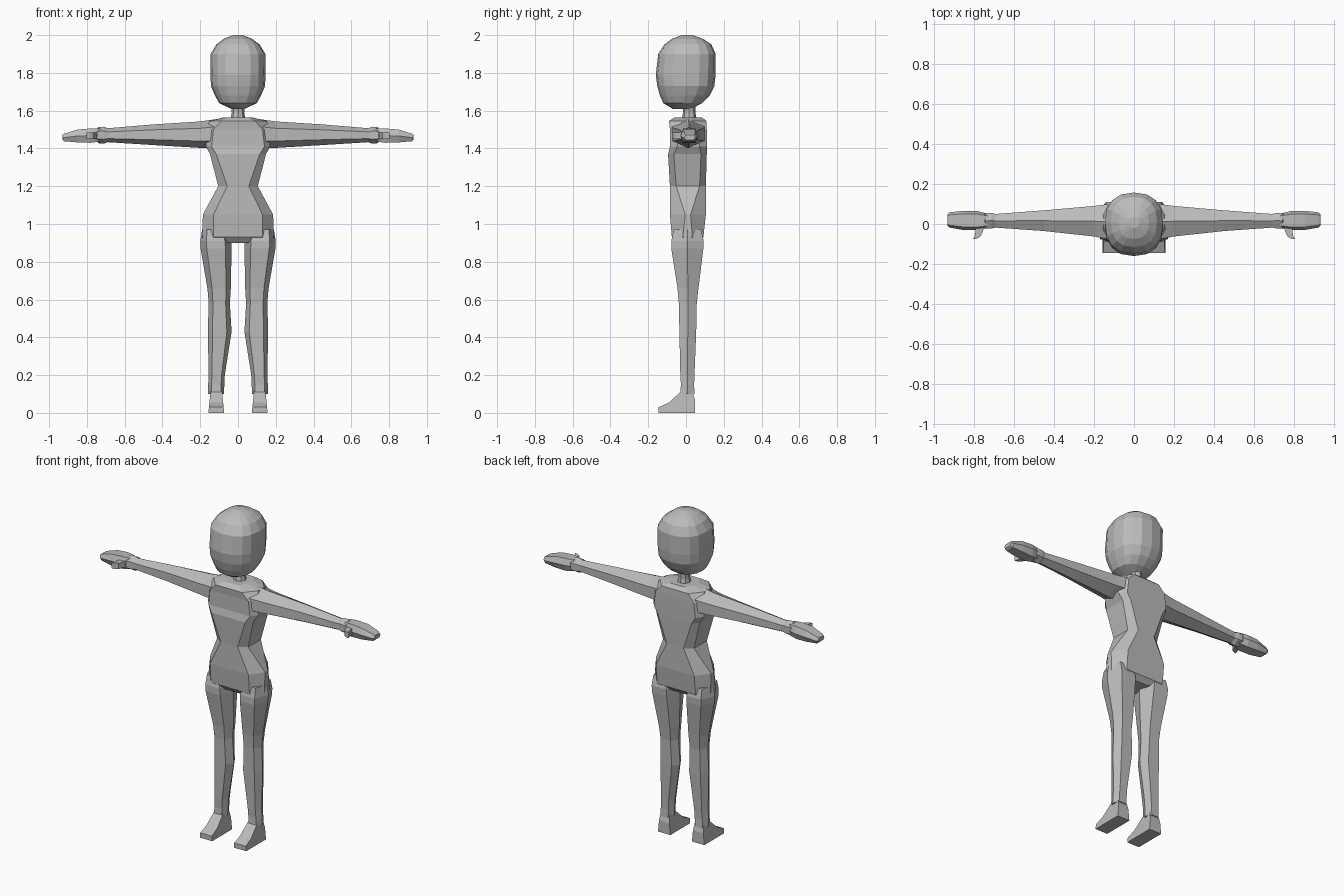
import bpy, bmesh, math

grey = bpy.data.materials.new("plain grey")
grey.diffuse_color = (0.5, 0.5, 0.5, 1)


def loft(name, rings, mirror=False):
    """Skin a list of equal-length point rings, cap both ends."""
    bm = bmesh.new()
    rows = [[bm.verts.new(p) for p in r] for r in rings]
    n = len(rows[0])
    for a, b in zip(rows, rows[1:]):
        for i in range(n):
            j = (i + 1) % n
            bm.faces.new((a[i], a[j], b[j], b[i]))
    bm.faces.new(rows[0])
    bm.faces.new(rows[-1])
    bmesh.ops.recalc_face_normals(bm, faces=bm.faces[:])
    me = bpy.data.meshes.new(name)
    bm.to_mesh(me)
    bm.free()
    me.materials.append(grey)
    ob = bpy.data.objects.new(name, me)
    bpy.context.collection.objects.link(ob)
    if mirror:
        ob.modifiers.new("mirror", 'MIRROR')
    return ob


def oval(z, w, yf, yb, n=16, p=2.4):
    """Horizontal superellipse ring."""
    pts = []
    for i in range(n):
        t = 2 * math.pi * i / n
        c, s = math.cos(t), math.sin(t)
        x = math.copysign(abs(c) ** (2 / p), c) * w
        y = math.copysign(abs(s) ** (2 / p), s) * (yb - yf) / 2 + (yf + yb) / 2
        pts.append((x, y, z))
    return pts


def body_ring(z, flat, w, yf, yb, side):
    """Octagon: flat front and back, side edge of relative depth 'side'."""
    m, h = (yf + yb) / 2, (yb - yf) / 2 * side
    return [(-flat, yf, z), (flat, yf, z), (w, m - h, z), (w, m + h, z),
            (flat, yb, z), (-flat, yb, z), (-w, m + h, z), (-w, m - h, z)]


def leg_ring(z, x0, x1, yf, yb):
    """Hexagon with flat front and back and pointed sides."""
    c, h, m = (x0 + x1) / 2, (x1 - x0) * 0.3, (yf + yb) / 2
    return [(c - h, yf, z), (c + h, yf, z), (x1, m, z),
            (c + h, yb, z), (c - h, yb, z), (x0, m, z)]


def arm_ring(x, z0, z1, yf, yb):
    """Hexagon across the arm, pointed at top and bottom."""
    m, h, c = (yf + yb) / 2, (z1 - z0) * 0.24, (z0 + z1) / 2
    return [(x, m, z1), (x, yf, c + h), (x, yf, c - h),
            (x, m, z0), (x, yb, c - h), (x, yb, c + h)]


# Head and neck
loft("head", [oval(*r) for r in [
    (1.61, 0.035, -0.07, 0.03), (1.64, 0.10, -0.12, 0.085),
    (1.68, 0.122, -0.138, 0.125), (1.73, 0.143, -0.152, 0.15),
    (1.79, 0.146, -0.16, 0.157), (1.90, 0.145, -0.147, 0.157),
    (1.95, 0.115, -0.115, 0.135), (1.98, 0.075, -0.075, 0.09),
    (2.00, 0.025, -0.02, 0.035)]])
loft("neck", [oval(z, w, 0.017 - w, 0.017 + w, 8, 2)
              for z, w in [(1.55, 0.04), (1.59, 0.033), (1.65, 0.035)]])

# Torso
loft("torso", [body_ring(*r) for r in [
    (0.90, 0.045, 0.055, -0.05, 0.065, 0.6), (0.93, 0.13, 0.190, -0.075, 0.092, 0.3),
    (1.05, 0.13, 0.186, -0.085, 0.105, 0.15), (1.20, 0.057, 0.105, -0.085, 0.105, 0.65),
    (1.37, 0.115, 0.148, -0.095, 0.11, 0.7), (1.41, 0.14, 0.17, -0.085, 0.11, 0.6),
    (1.50, 0.13, 0.17, -0.085, 0.11, 0.5), (1.545, 0.09, 0.15, -0.09, 0.108, 0.3),
    (1.565, 0.05, 0.075, -0.06, 0.085, 0.3)]])

# Legs
loft("legs", [leg_ring(*r) for r in [
    (0.10, 0.075, 0.158, -0.03, 0.045), (0.15, 0.072, 0.158, -0.027, 0.043),
    (0.20, 0.07, 0.155, -0.03, 0.045), (0.43, 0.034, 0.16, -0.035, 0.054),
    (0.58, 0.043, 0.155, -0.038, 0.057), (0.66, 0.038, 0.162, -0.045, 0.066),
    (0.87, 0.034, 0.198, -0.078, 0.092), (0.91, 0.036, 0.200, -0.078, 0.094),
    (0.97, 0.06, 0.190, -0.065, 0.08)]], True)

# Feet: side profile swept across the width, slightly narrowed on top
profile = [(-0.145, 0), (-0.145, 0.03), (-0.09, 0.055), (-0.025, 0.115),
           (0.035, 0.115), (0.047, 0.07), (0.047, 0)]
loft("feet", [[(0.115 + s * (0.042 - 0.10 * z), y, z) for y, z in profile]
              for s in (-1, 1)], True)

# Arms with wrist cuffs
loft("arms", [arm_ring(*r) for r in [
    (0.08, 1.40, 1.56, -0.085, 0.105), (0.20, 1.403, 1.543, -0.062, 0.09),
    (0.45, 1.418, 1.527, -0.035, 0.068), (0.69, 1.433, 1.507, -0.018, 0.05),
    (0.71, 1.425, 1.515, -0.022, 0.055), (0.74, 1.428, 1.513, -0.024, 0.056),
    (0.75, 1.44, 1.50, -0.018, 0.05)]], True)


def box_ring(x, z0, z1, yf, yb):
    m, h, c = (yf + yb) / 2, (yb - yf) * 0.34, (z0 + z1) / 2
    return [(x, yf, c), (x, m - h, z0), (x, m + h, z0),
            (x, yb, c), (x, m + h, z1), (x, m - h, z1)]


# Mitten hands and thumbs
loft("hands", [box_ring(*r) for r in [
    (0.73, 1.437, 1.505, -0.02, 0.052), (0.78, 1.43, 1.506, -0.03, 0.064),
    (0.85, 1.432, 1.50, -0.03, 0.066), (0.92, 1.438, 1.478, -0.018, 0.058),
    (0.93, 1.446, 1.472, -0.01, 0.05)]], True)
loft("thumbs", [[(x + dx, y + dy, z) for dx, dy, z in
                 [(-a, 0, 1.45), (a, 0, 1.45), (a, 0, 1.485), (-a, 0, 1.485)]]
                for x, y, a in [(0.765, 0.0, 0.025), (0.772, -0.035, 0.018),
                                (0.78, -0.062, 0.015), (0.795, -0.075, 0.008)]], True)
